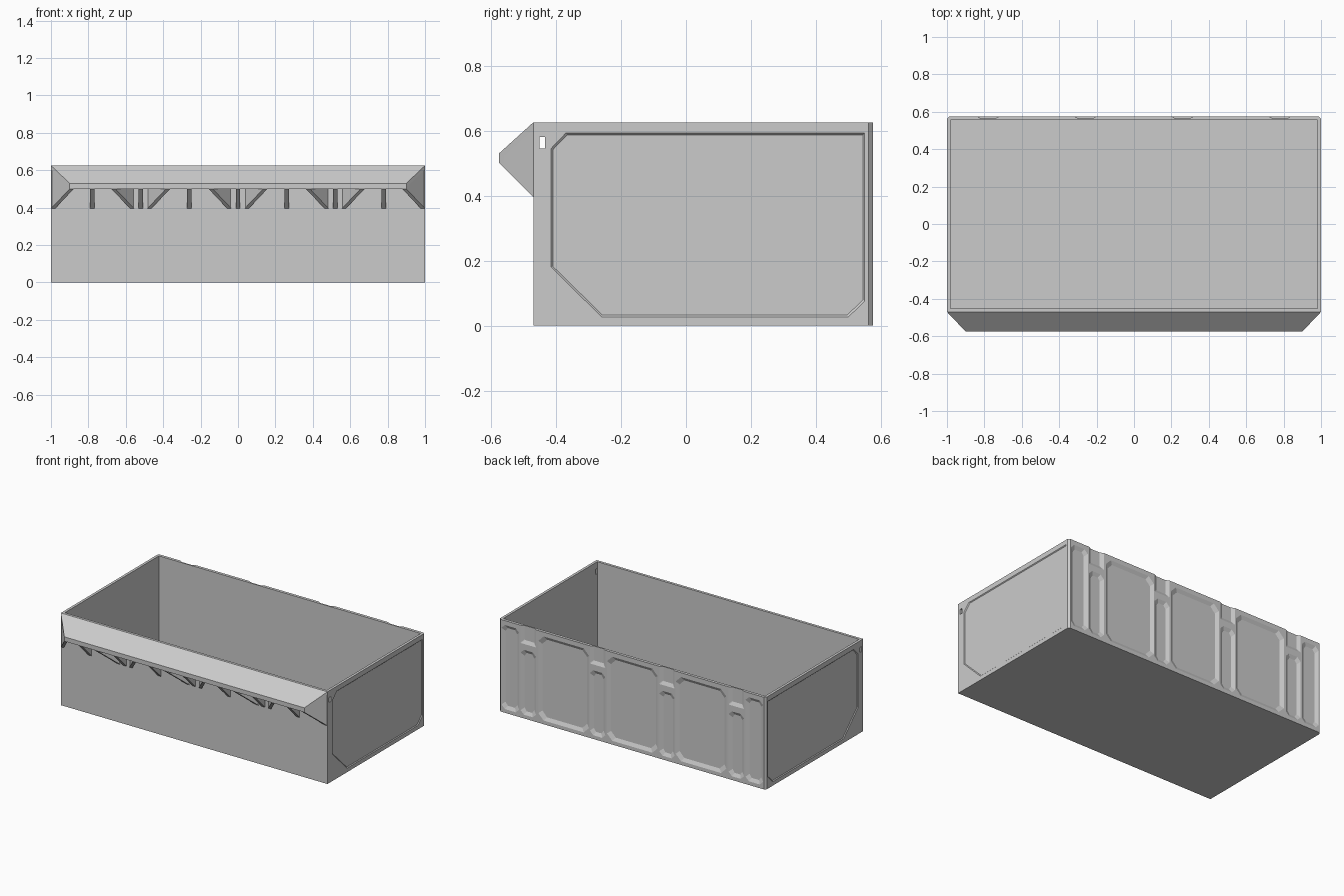
import bpy, bmesh

if "Cube" in bpy.data.objects:
    bpy.data.objects.remove(bpy.data.objects["Cube"])

X, YF, YB, H, T = 1.0, -0.47, 0.575, 0.625, 0.018


def loft(name, a, b):
    """Closed solid between two matching loops of 3D points."""
    bm = bmesh.new()
    va = [bm.verts.new(p) for p in a]
    vb = [bm.verts.new(p) for p in b]
    n = len(a)
    bm.faces.new(va)
    bm.faces.new(vb)
    for i in range(n):
        j = (i + 1) % n
        bm.faces.new((va[i], va[j], vb[j], vb[i]))
    bmesh.ops.recalc_face_normals(bm, faces=bm.faces)
    me = bpy.data.meshes.new(name)
    bm.to_mesh(me)
    bm.free()
    ob = bpy.data.objects.new(name, me)
    bpy.context.collection.objects.link(ob)
    return ob


def box(name, x0, x1, y0, y1, z0, z1):
    loop = [(x0, y0), (x1, y0), (x1, y1), (x0, y1)]
    return loft(name, [(x, y, z0) for x, y in loop], [(x, y, z1) for x, y in loop])


def inset(pts, d):
    """Shrink a 2D outline by d on every side."""
    out = []
    los = [min(p[k] for p in pts) for k in (0, 1)]
    his = [max(p[k] for p in pts) for k in (0, 1)]
    for p in pts:
        out.append(tuple((p[k] - (los[k] + his[k]) / 2) * (1 - 2 * d / (his[k] - los[k]))
                         + (los[k] + his[k]) / 2 for k in (0, 1)))
    return out


def cut(target, cutter):
    m = target.modifiers.new("cut", 'BOOLEAN')
    m.operation, m.solver, m.object = 'DIFFERENCE', 'EXACT', cutter
    bpy.context.view_layer.objects.active = target
    bpy.ops.object.modifier_apply(modifier=m.name)
    bpy.data.objects.remove(cutter)


# bin body with chamfered rear corners, hollowed from above
c = 0.013
plan = [(-X, YF), (X, YF), (X, YB - c), (X - c, YB), (-X + c, YB), (-X, YB - c)]
body = loft("bin_body", [(x, y, 0) for x, y in plan], [(x, y, H) for x, y in plan])
cut(body, box("hollow", -X + T, X - T, YF + T, YB - 0.02, T, H + 0.1))


# rear wall pockets with sloped sides
def pocket(x0, x1, z0, z1, k, slope=0.022, depth=0.012):
    pts = [(x0 + k, z0), (x1 - k, z0), (x1, z0 + k), (x1, z1 - k),
           (x1 - k, z1), (x0 + k, z1), (x0, z1 - k), (x0, z0 + k)]
    outer = inset(pts, -slope * 0.1)
    cut(body, loft("pocket", [(x, YB + depth * 0.1, z) for x, z in outer],
                   [(x, YB - depth, z) for x, z in inset(pts, slope)]))


for xc in (-0.515, 0, 0.515):
    pocket(xc - 0.19, xc + 0.19, 0.025, 0.595, 0.04)
for xc in (-0.78, -0.26, 0.26, 0.78):
    pocket(xc - 0.058, xc + 0.058, 0.025, 0.465, 0.025)
    pocket(xc - 0.058, xc + 0.058, 0.505, 0.70, 0.004)
for s in (-1, 1):
    pocket(s * 0.915 - 0.066, s * 0.915 + 0.066, 0.025, 0.595, 0.025)

# shallow recessed side panels
panel = [(-0.415, 0.18), (-0.26, 0.027), (0.50, 0.027), (0.55, 0.075),
         (0.55, 0.592), (-0.37, 0.592), (-0.415, 0.545)]
for s in (-1, 1):
    cut(body, loft("panel_cut", [(s * (X + 0.001), y, z) for y, z in inset(panel, -0.001)],
                   [(s * (X - 0.005), y, z) for y, z in inset(panel, 0.005)]))
# small slots through both side walls
cut(body, box("slot_cut", -1.2, 1.2, -0.451, -0.434, 0.545, 0.58))

# front lip: sloped shell with mitred ends
YL = -0.575
shear = 0.1 / 0.105
lip = [(YF, H), (YL, 0.53), (YL, 0.5), (YL + 0.015, 0.5), (YL + 0.015, 0.522), (YF, 0.603)]
loft("front_lip", [(-X + (YF - y) * shear, y, z) for y, z in lip],
     [(X - (YF - y) * shear, y, z) for y, z in lip])

# ribs under the lip, straight or slanted sideways
rib_profile = [(YF + 0.005, 0.617), (YL, 0.525), (YL, 0.5), (YF, 0.395), (YF + 0.005, 0.395)]


def rib(name, x0, x1, slant):
    loft(name, *[[(x + slant * (YF - min(y, YF)), y, z) for y, z in rib_profile]
                 for x in (x0, x1)])


for i in range(7):
    x = -0.78 + 0.26 * i
    rib("straight_rib", x - 0.012, x + 0.012, 0)
for i in range(4):
    left = (-1.0, -0.485, 0.035, 0.555)[i]
    right = (-0.555, -0.035, 0.485, 1.0)[i]
    rib("slanted_rib", left, left + 0.022, shear)
    rib("slanted_rib", right - 0.022, right, -shear)
